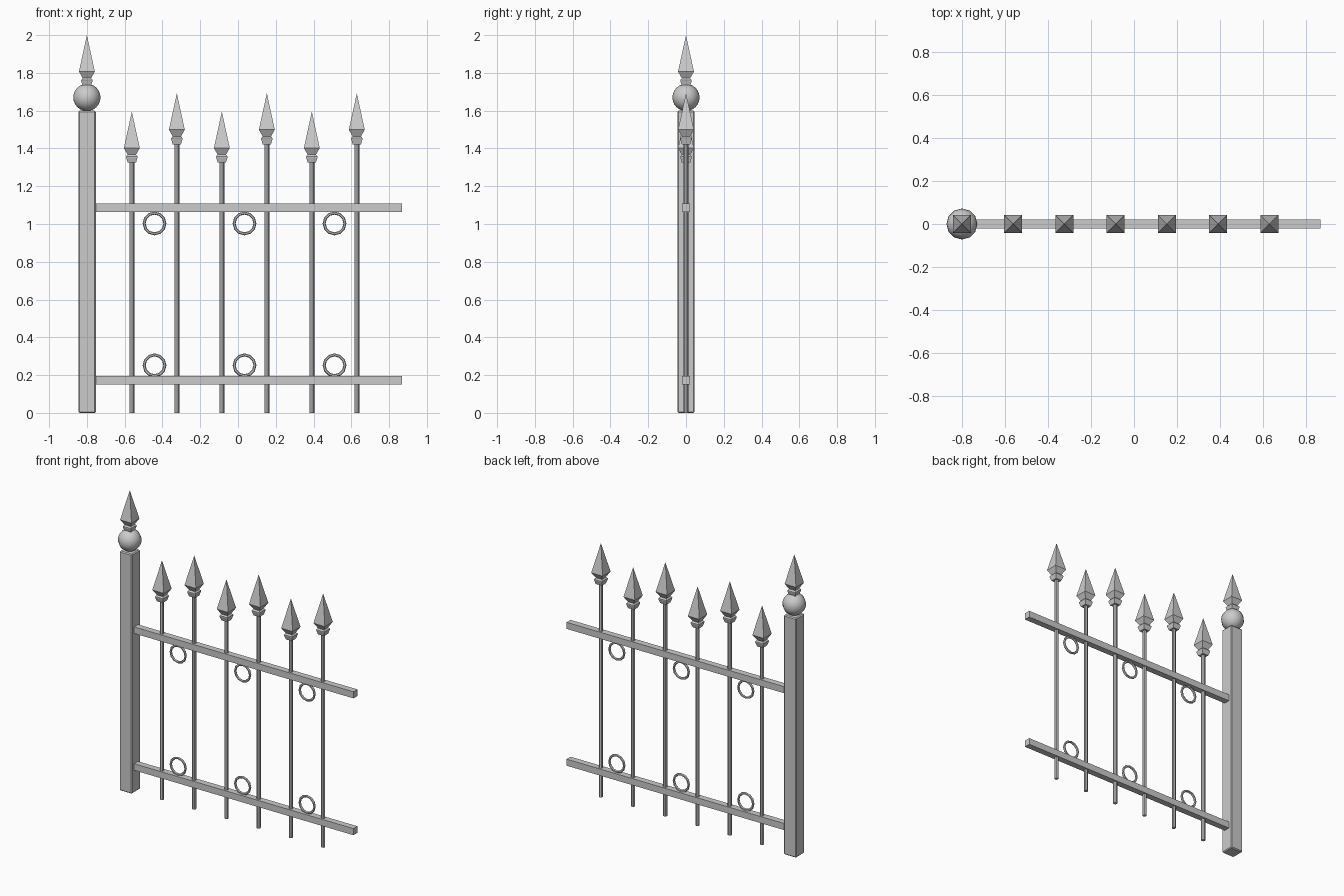
import bpy, bmesh
from math import pi, cos, sin

if "Cube" in bpy.data.objects:
    bpy.data.objects.remove(bpy.data.objects["Cube"])

def finish(name, bm, smooth=False):
    bmesh.ops.recalc_face_normals(bm, faces=bm.faces)
    me = bpy.data.meshes.new(name)
    bm.to_mesh(me)
    bm.free()
    ob = bpy.data.objects.new(name, me)
    bpy.context.collection.objects.link(ob)
    if smooth:
        for p in me.polygons:
            p.use_smooth = True
    return ob

def box(name, x0, x1, depth, z0, z1):
    bm = bmesh.new()
    bmesh.ops.create_cube(bm, size=1)
    for v in bm.verts:
        v.co = ((x0 + x1) / 2 + v.co.x * (x1 - x0), v.co.y * depth,
                (z0 + z1) / 2 + v.co.z * (z1 - z0))
    return finish(name, bm)

def square_stack(name, x, top, profile):
    # square cross-sections (half width, height below tip) skinned upwards
    bm = bmesh.new()
    rings = [[bm.verts.new((x + sx * h, sy * h, top - d))
              for sx, sy in ((-1, -1), (1, -1), (1, 1), (-1, 1))] for h, d in profile]
    tip = bm.verts.new((x, 0, top))
    for a, b in zip(rings, rings[1:]):
        for i in range(4):
            bm.faces.new((a[i], a[i - 1], b[i - 1], b[i]))
    for i in range(4):
        bm.faces.new((rings[-1][i], rings[-1][i - 1], tip))
    bm.faces.new(rings[0])
    return finish(name, bm)

SPEAR = [(0.022, 0.27), (0.030, 0.243), (0.030, 0.237), (0.022, 0.228), (0.042, 0.193)]

# main post with softened edges
post = box("post", -0.845, -0.753, 0.09, 0, 1.6)
bev = post.modifiers.new("bevel", 'BEVEL')
bev.width, bev.segments = 0.006, 1

# ball and spear on the post
bm = bmesh.new()
bmesh.ops.create_uvsphere(bm, u_segments=12, v_segments=12, radius=0.072)
bmesh.ops.translate(bm, verts=bm.verts, vec=(-0.8, 0, 1.67))
finish("post_ball", bm, True)
square_stack("post_spear", -0.8, 2.0, SPEAR)

# horizontal rails
for name, z in (("lower_rail", 0.172), ("upper_rail", 1.086)):
    box(name, -0.755, 0.868, 0.042, z - 0.022, z + 0.022)

# pickets with alternating heights
for i in range(6):
    x = -0.562 + 0.2382 * i
    top = 1.595 if i % 2 == 0 else 1.692
    h = top - 0.262
    bm = bmesh.new()
    bmesh.ops.create_cone(bm, cap_ends=True, segments=8, radius1=0.013, radius2=0.013, depth=h)
    bmesh.ops.translate(bm, verts=bm.verts, vec=(x, 0, h / 2))
    finish(f"picket_{i}", bm)
    square_stack(f"picket_spear_{i}", x, top, SPEAR)

# decorative rings between the pickets
def ring(name, x, z, major=0.055, minor=0.008, n=12, m=6):
    bm = bmesh.new()
    loops = []
    for i in range(n):
        a = 2 * pi * i / n
        loops.append([])
        for j in range(m):
            b = 2 * pi * j / m
            r = major + minor * cos(b)
            loops[-1].append(bm.verts.new((x + r * cos(a), minor * sin(b), z + r * sin(a))))
    for i in range(n):
        for j in range(m):
            bm.faces.new((loops[i - 1][j - 1], loops[i][j - 1], loops[i][j], loops[i - 1][j]))
    finish(name, bm)

for i in range(3):
    x = -0.442 + 0.4765 * i
    ring(f"lower_ring_{i}", x, 0.252)
    ring(f"upper_ring_{i}", x, 1.003)
